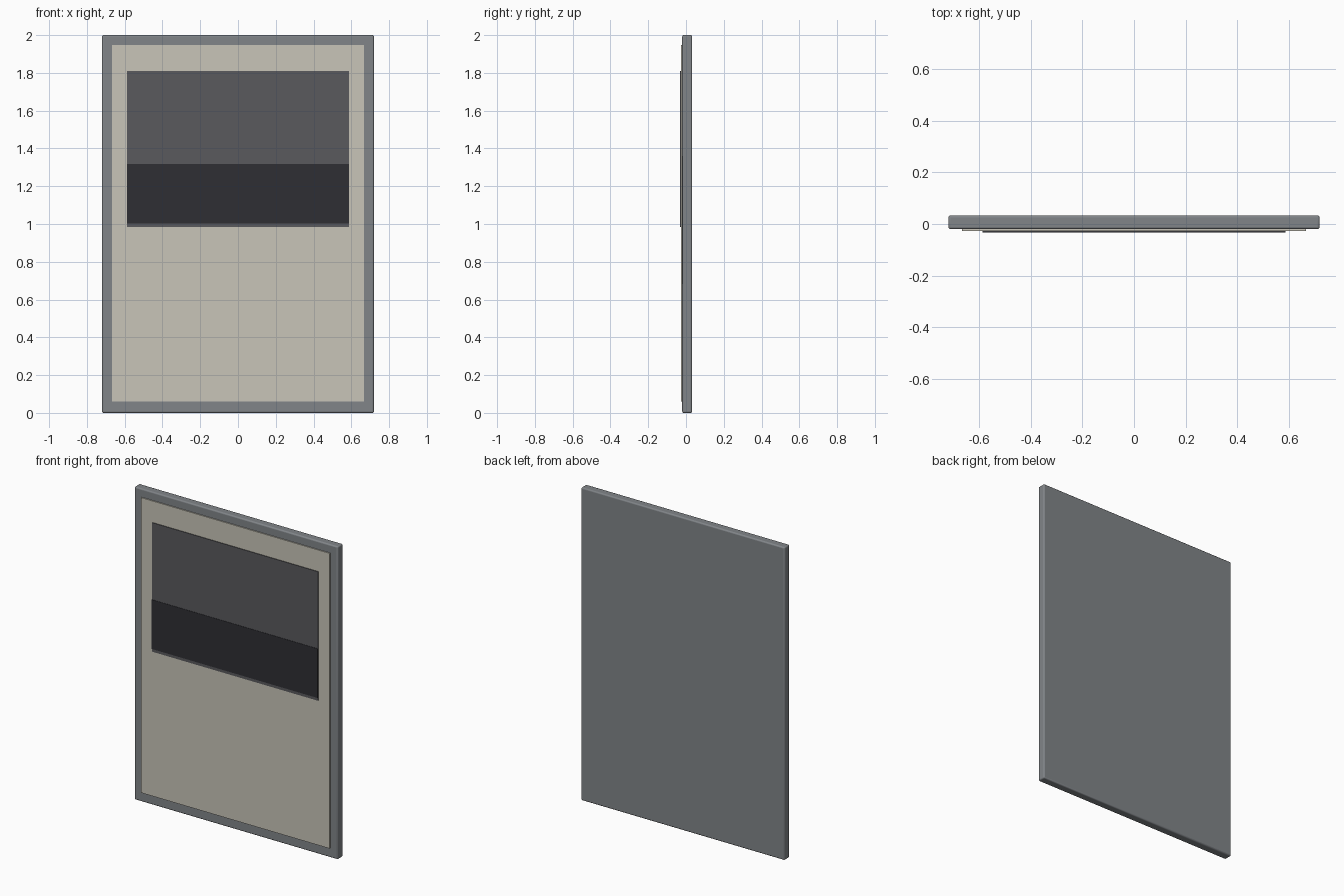
import bpy

if "Cube" in bpy.data.objects:
    bpy.data.objects.remove(bpy.data.objects["Cube"])

Y_BACK, Y_FACE = 0.033, -0.020


def colour(name, rgb):
    m = bpy.data.materials.new(name)
    m.diffuse_color = (*rgb, 1)
    m.use_nodes = True
    m.node_tree.nodes["Principled BSDF"].inputs["Base Color"].default_value = m.diffuse_color
    return m


def box(name, x0, x1, y0, y1, z0, z1, mat):
    bpy.ops.mesh.primitive_cube_add(
        size=1, location=((x0 + x1) / 2, (y0 + y1) / 2, (z0 + z1) / 2))
    o = bpy.context.object
    o.name = name
    o.scale = (x1 - x0, y1 - y0, z1 - z0)
    bpy.ops.object.transform_apply(location=False, rotation=False, scale=True)
    o.data.materials.append(mat)
    return o


# Backing board with softly rounded edges
board = box("backing_board", -0.72, 0.72, Y_FACE, Y_BACK, 0, 2,
            colour("board_grey", (0.22, 0.235, 0.25)))
bevel = board.modifiers.new("edge_round", 'BEVEL')
bevel.width = 0.008
bevel.segments = 3
bpy.ops.object.shade_smooth_by_angle()

# Pale poster sheet
box("poster_sheet", -0.667, 0.667, -0.027, Y_FACE, 0.06, 1.947,
    colour("sheet_cream", (0.58, 0.56, 0.48)))

# Picture block with a darker band across its lower part
box("picture_block", -0.587, 0.587, -0.031, -0.027, 0.985, 1.81,
    colour("picture_grey", (0.10, 0.10, 0.11)))
box("picture_dark_band", -0.587, 0.587, -0.033, -0.031, 1.003, 1.318,
    colour("band_dark", (0.028, 0.028, 0.034)))
